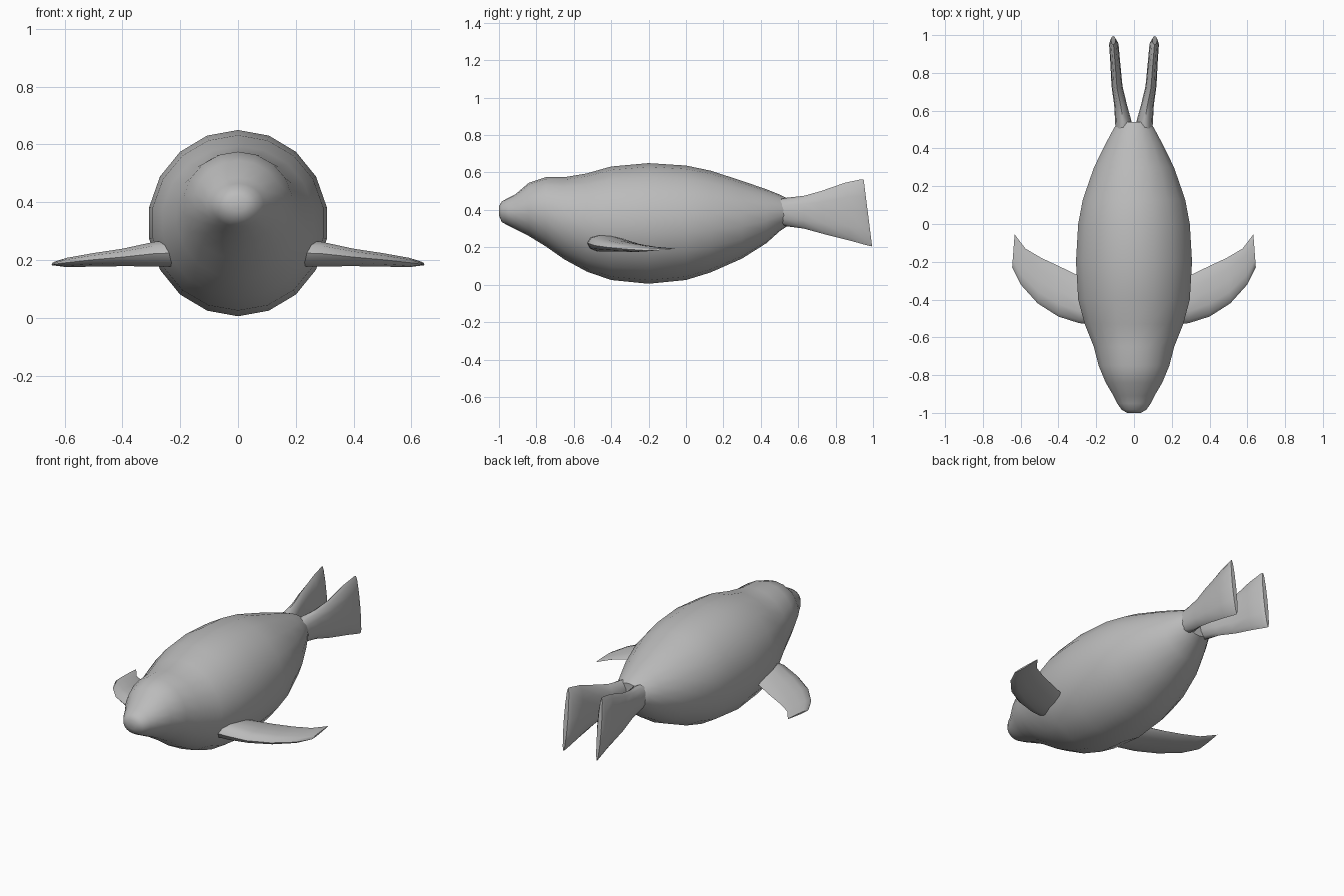
import bpy, bmesh
from math import cos, sin, pi, radians
from mathutils import Vector

if "Cube" in bpy.data.objects:
    bpy.data.objects.remove(bpy.data.objects["Cube"], do_unlink=True)

# One grey skin material
skin = bpy.data.materials.new("grey_skin")
skin.use_nodes = True
skin.diffuse_color = (0.5, 0.5, 0.5, 1)
bsdf = skin.node_tree.nodes["Principled BSDF"]
bsdf.inputs["Base Color"].default_value = skin.diffuse_color
bsdf.inputs["Roughness"].default_value = 0.7


def loft(name, rings, angle=40):
    """Skin a list of equal-length closed rings and cap both ends."""
    bm = bmesh.new()
    loops = [[bm.verts.new(p) for p in ring] for ring in rings]
    n = len(loops[0])
    for a, b in zip(loops, loops[1:]):
        for i in range(n):
            j = (i + 1) % n
            bm.faces.new((a[i], a[j], b[j], b[i]))
    bm.faces.new(loops[0])
    bm.faces.new(loops[-1])
    bmesh.ops.recalc_face_normals(bm, faces=bm.faces)
    mesh = bpy.data.meshes.new(name)
    bm.to_mesh(mesh)
    bm.free()
    mesh.materials.append(skin)
    obj = bpy.data.objects.new(name, mesh)
    bpy.context.collection.objects.link(obj)
    bpy.ops.object.select_all(action="DESELECT")
    obj.select_set(True)
    bpy.context.view_layer.objects.active = obj
    bpy.ops.object.shade_smooth_by_angle(angle=radians(angle))
    return obj


def turn(n):
    return [2 * pi * i / n for i in range(n)]


# Body: y, half width, bottom z, top z from the nose to the tail root
body = [(-1.0, .035, .37, .42), (-.985, .065, .335, .445), (-.95, .09, .315, .465),
        (-.91, .11, .295, .485), (-.84, .152, .26, .545), (-.75, .19, .205, .575),
        (-.65, .216, .135, .575), (-.53, .265, .07, .595), (-.4, .3, .025, .632),
        (-.2, .312, .005, .65), (0, .3, .025, .637), (.13, .275, .065, .61),
        (.3, .215, .14, .555), (.43, .15, .222, .51), (.5, .112, .285, .482),
        (.54, .088, .312, .463)]
loft("body", [[Vector((w * sin(t), y, (lo + hi) / 2 + (hi - lo) / 2 * cos(t)))
               for t in turn(18)] for y, w, lo, hi in body])

# Hind flipper: centre x, half thickness, (y, z) of bottom and of top edge
hind = [(.06, .035, (.45, .34), (.45, .45)), (.056, .044, (.54, .312), (.54, .465)),
        (.071, .034, (.63, .3), (.63, .475)), (.09, .029, (.74, .27), (.72, .5)),
        (.1, .026, (.88, .235), (.85, .545)), (.107, .025, (.97, .21), (.935, .563)),
        (.11, .013, (.995, .205), (.95, .563))]

# Front flipper: leading edge (x, y, z), trailing edge (x, y, z), half thickness
fore = [((.2, -.53, .225), (.2, -.31, .22), .052), ((.29, -.525, .222), (.29, -.275, .215), .048),
        ((.4, -.49, .21), (.4, -.222, .205), .034), ((.51, -.42, .2), (.49, -.18, .2), .026),
        ((.6, -.32, .19), (.575, -.13, .195), .018), ((.645, -.23, .184), (.632, -.055, .193), .005)]


def hind_ring(side, cx, half, bottom, top):
    b, p = Vector((0, *bottom)), Vector((0, *top))
    return [b.lerp(p, .5 + .5 * cos(t)) + Vector((side * (cx + half * sin(t)), 0, 0))
            for t in turn(12)]


def fore_ring(side, lead, trail, half):
    a, b = Vector(lead), Vector(trail)
    ring = []
    for t in turn(12):
        p = a.lerp(b, .5 - .5 * cos(t))
        p.z += half * sin(t) * (.85 + .35 * cos(t))
        p.x *= side
        ring.append(p)
    return ring


for side, label in ((1, "left"), (-1, "right")):
    loft(label + "_hind_flipper", [hind_ring(side, *s) for s in hind], 50)
    loft(label + "_front_flipper", [fore_ring(side, *s) for s in fore], 50)
